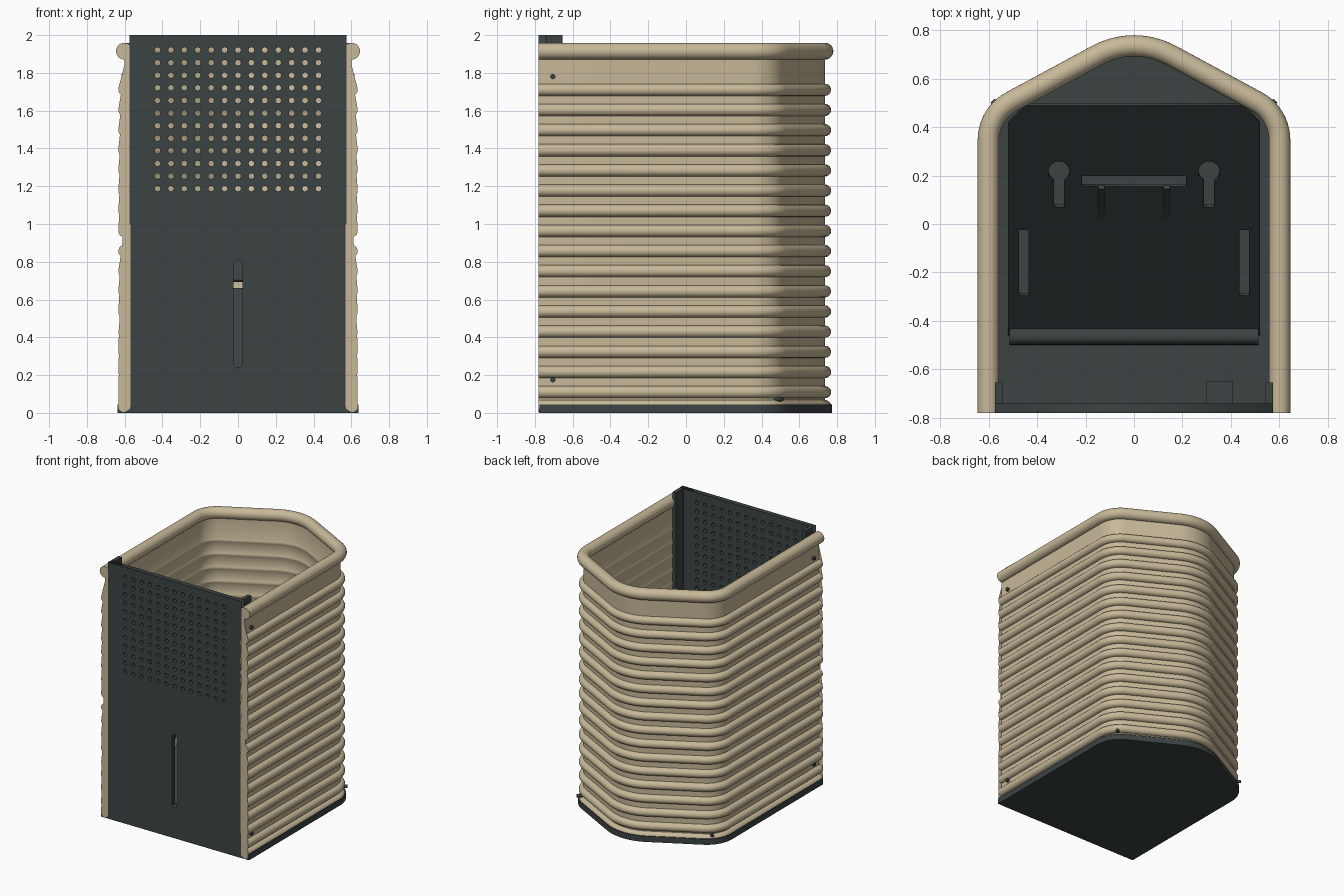
import bpy, bmesh, math
from math import cos, sin, radians, pi

if "Cube" in bpy.data.objects:
    bpy.data.objects.remove(bpy.data.objects["Cube"])


def material(name, rgb):
    m = bpy.data.materials.new(name)
    m.use_nodes = True
    m.diffuse_color = (*rgb, 1)
    m.node_tree.nodes["Principled BSDF"].inputs["Base Color"].default_value = (*rgb, 1)
    return m


SAND = material("sand", (0.57, 0.48, 0.315))
SLATE = material("dark slate", (0.045, 0.056, 0.056))
FRONT = -0.78


def finish(ob, name, mat, smooth=False):
    ob.name = name
    ob.data.materials.clear()
    ob.data.materials.append(mat)
    bpy.ops.object.select_all(action="DESELECT")
    ob.select_set(True)
    bpy.context.view_layer.objects.active = ob
    if smooth:
        bpy.ops.object.shade_smooth_by_angle(angle=radians(32))
    return ob


def mesh_object(bm, name, mat, smooth=False):
    bmesh.ops.recalc_face_normals(bm, faces=bm.faces)
    me = bpy.data.meshes.new(name)
    bm.to_mesh(me)
    bm.free()
    ob = bpy.data.objects.new(name, me)
    bpy.context.collection.objects.link(ob)
    return finish(ob, name, mat, smooth)


def box(name, lo, hi, mat, rot=0):
    bpy.ops.mesh.primitive_cube_add(size=1, location=[(a + b) / 2 for a, b in zip(lo, hi)])
    ob = bpy.context.object
    ob.scale = [b - a for a, b in zip(lo, hi)]
    ob.rotation_euler.x = rot
    return finish(ob, name, mat)


def rod(name, loc, r, length, mat, turn=0, sides=12):
    bpy.ops.mesh.primitive_cylinder_add(vertices=sides, radius=r, depth=length,
                                        location=loc, rotation=(0, pi / 2, turn))
    return finish(bpy.context.object, name, mat, True)


# Flat plate with cut-outs: the first loop is the outline, the others are holes
def plate(name, loops, thick, loc, tilt, mat):
    cu = bpy.data.curves.new(name, "CURVE")
    cu.dimensions, cu.fill_mode, cu.extrude = "2D", "BOTH", thick / 2
    for loop in loops:
        sp = cu.splines.new("POLY")
        sp.points.add(len(loop) - 1)
        for p, (x, y) in zip(sp.points, loop):
            p.co = (x, y, 0, 1)
        sp.use_cyclic_u = True
    ob = bpy.data.objects.new(name, cu)
    bpy.context.collection.objects.link(ob)
    ob.location = loc
    ob.rotation_euler.x = tilt
    bpy.ops.object.select_all(action="DESELECT")
    ob.select_set(True)
    bpy.context.view_layer.objects.active = ob
    bpy.ops.object.convert(target="MESH")
    return finish(bpy.context.object, name, mat)


def arc(cx, cy, r, a0, a1, n):
    return [(cx + r * cos(radians(a0 + (a1 - a0) * i / n)),
             cy + r * sin(radians(a0 + (a1 - a0) * i / n))) for i in range(n + 1)]


def rect(x0, y0, x1, y1):
    return [(x0, y0), (x1, y0), (x1, y1), (x0, y1)]


# Plan of the wall: straight sides, rounded shoulders, rounded point at the back
SLOPE = 61.4


def wall_path(offset):
    right = [(0.602 + offset, FRONT)] + arc(0.422, 0.347, 0.18 + offset, 0, SLOPE, 10)
    peak = arc(0, 0.416, 0.32 + offset, SLOPE, 180 - SLOPE, 12)
    return right + peak + [(-x, y) for x, y in reversed(right)]


# Ribbed shell: one wall section, swept around the plan
RIB, BEAD, INNER = 0.032, 0.044, 0.027
ribs = [0.036] + [0.11 + 0.1067 * i for i in range(16)]
section = []
for z in ribs:
    section += arc(0, z, RIB, -90, 90, 10)
dip = math.degrees(math.acos(INNER / BEAD))
section += arc(0, 1.915, BEAD, -90, 180 + dip, 22)
dip = math.degrees(math.acos(INNER / RIB))
for z in reversed(ribs):
    section += arc(0, z, RIB, 180 - dip, 180 + dip, 5)

bm = bmesh.new()
columns = [[bm.verts.new((x, y, z)) for x, y in wall_path(d)] for d, z in section]
for a, b in zip(columns, columns[1:] + columns[:1]):
    for i in range(len(a) - 1):
        bm.faces.new((a[i], a[i + 1], b[i + 1], b[i]))
for end in (0, -1):
    cap = bm.faces.new([c[end] for c in columns])
    bmesh.ops.triangulate(bm, faces=[cap])
mesh_object(bm, "ribbed_shell", SAND, True)

# Base tray
bm = bmesh.new()
floor = bm.faces.new([bm.verts.new((x, max(y, FRONT + 0.004), 0)) for x, y in wall_path(0.037)])
side = bmesh.ops.extrude_face_region(bm, geom=[floor])["geom"]
bmesh.ops.translate(bm, vec=(0, 0, 0.045), verts=[v for v in side if isinstance(v, bmesh.types.BMVert)])
mesh_object(bm, "base_tray", SLATE)

# Front panel with vent holes and a viewing slot
slot = arc(0, 0.787, 0.023, 0, 180, 8) + arc(0, 0.263, 0.023, 180, 360, 8)
vents = [arc((c - 6) * 0.071, 1.187 + r * 0.0667, 0.0155, 0, 315, 7)
         for c in range(13) for r in range(12)]
plate("front_panel", [rect(-0.575, 0.002, 0.575, 2), slot] + vents,
      0.038, (0, FRONT + 0.019, 0), pi / 2, SLATE)

# Panel returns, fixing screws and base clips on both sides
for s, word in ((1, "left"), (-1, "right")):
    xs = sorted((s * 0.543, s * 0.574))
    box(word + "_panel_return", (xs[0], FRONT + 0.03, 0.01), (xs[1], -0.655, 2), SLATE)
    for z in (0.175, 1.78):
        rod(word + "_screw", (s * 0.598, -0.705, z), 0.014, 0.04, SLATE)
    rod(word + "_base_clip", (s * 0.553, 0.478, 0.073), 0.012, 0.09, SLATE, s * pi / 4)

# Sloping inner ramp with keyholes, hand slot and side slots
ROOT = math.sqrt(2)


def keyhole(x):
    ring = arc(x, 0.22, 0.044, -62, 242, 18)
    return ring + [(x - 0.02, 0.075), (x + 0.02, 0.075)]


outline = [(-0.52, -0.46), (0.52, -0.46), (0.52, 0.42), (0.45, 0.495), (-0.45, 0.495), (-0.52, 0.42)]
cuts = [rect(-0.215, 0.16, 0.215, 0.203), keyhole(0.31), keyhole(-0.31)]
cuts += [rect(x - 0.02, -0.29, x + 0.02, -0.02) for x in (-0.455, 0.455)]
plate("inner_ramp", [[(x, y * ROOT) for x, y in loop] for loop in [outline] + cuts],
      0.014, (0, 0, 0.495), pi / 4, SLATE)

# Ramp foot, ramp ribs and floor block
rod("ramp_foot", (0, -0.465, 0.062), 0.034, 1.03, SLATE, sides=20)
for x in (-0.135, 0.135):
    box("ramp_rib", (x - 0.013, -0.11, 0.535), (x + 0.013, 0.21, 0.555), SLATE, radians(50))
box("floor_block", (0.3, -0.745, 0.04), (0.41, -0.65, 0.1), SLATE)
